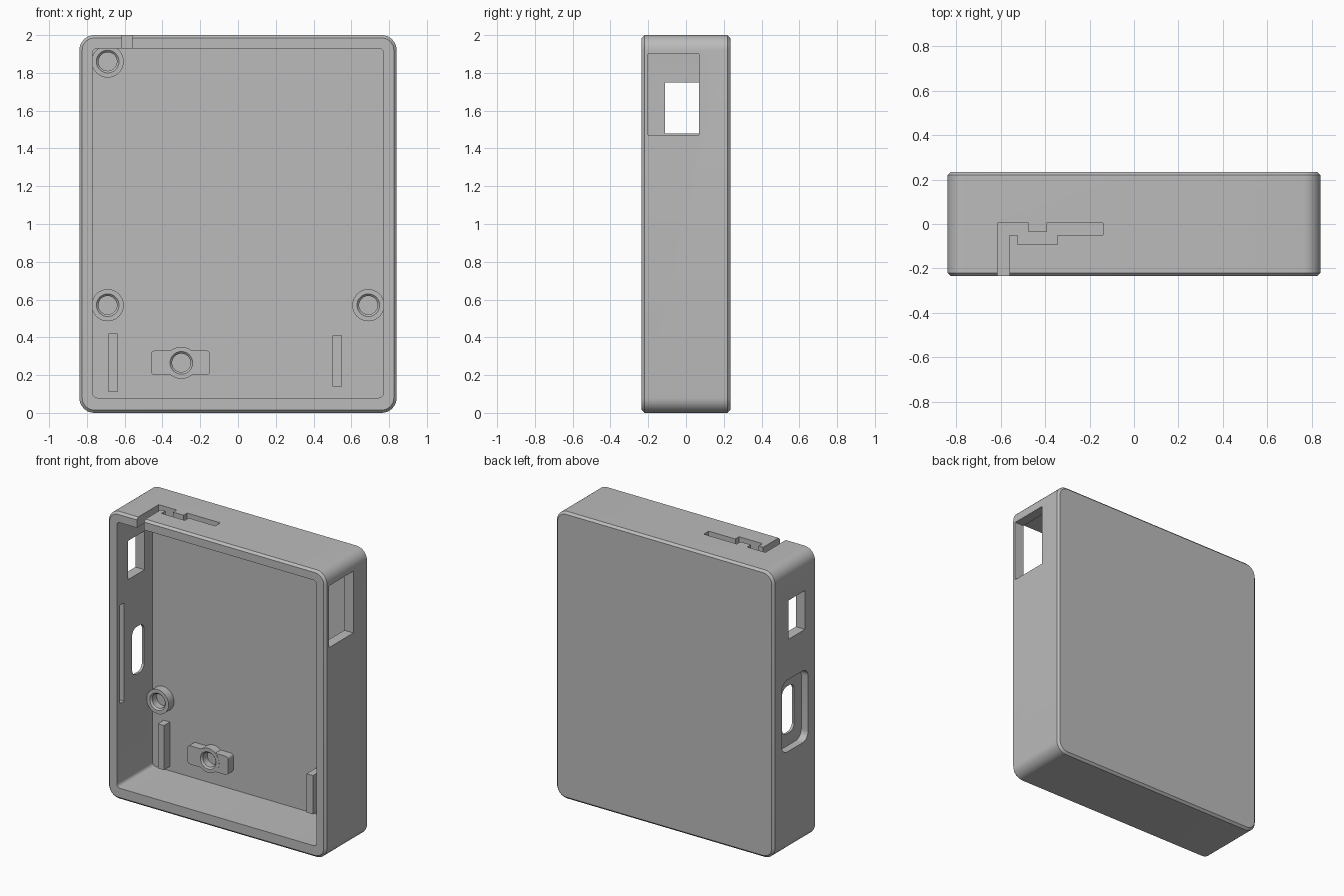
import bpy, bmesh, math

cube = bpy.data.objects.get("Cube")
if cube:
    bpy.data.objects.remove(cube)

grey = bpy.data.materials.new("plain_grey")
grey.use_nodes = True
colour = (0.5, 0.5, 0.5, 1)
grey.diffuse_color = colour
grey.node_tree.nodes["Principled BSDF"].inputs["Base Color"].default_value = colour

PLACE = {
    "x": lambda u, v, w: (w, u, v),
    "y": lambda u, v, w: (u, w, v),
    "z": lambda u, v, w: (u, v, w),
}


def rounded(u0, u1, v0, v1, r=0.0, steps=8):
    """Outline of a rectangle, with round corners if r is given."""
    if not r:
        return [(u0, v0), (u1, v0), (u1, v1), (u0, v1)]
    pts = []
    centres = [(u1 - r, v1 - r), (u0 + r, v1 - r), (u0 + r, v0 + r), (u1 - r, v0 + r)]
    for corner, (cu, cv) in enumerate(centres):
        for i in range(steps + 1):
            a = math.pi / 2 * (corner + i / steps)
            pts.append((cu + r * math.cos(a), cv + r * math.sin(a)))
    return pts


def circle(cu, cv, r, n=40):
    return [(cu + r * math.cos(math.tau * i / n), cv + r * math.sin(math.tau * i / n))
            for i in range(n)]


def loft(name, axis, sections):
    """Closed solid through (outline, position) sections along an axis."""
    bm = bmesh.new()
    rings = [[bm.verts.new(PLACE[axis](u, v, w)) for u, v in outline]
             for outline, w in sections]
    for a, b in zip(rings, rings[1:]):
        for i in range(len(a)):
            j = (i + 1) % len(a)
            bm.faces.new((a[i], a[j], b[j], b[i]))
    bm.faces.new(rings[0])
    bm.faces.new(rings[-1])
    bmesh.ops.recalc_face_normals(bm, faces=bm.faces)
    mesh = bpy.data.meshes.new(name)
    bm.to_mesh(mesh)
    bm.free()
    mesh.materials.append(grey)
    obj = bpy.data.objects.new(name, mesh)
    bpy.context.collection.objects.link(obj)
    return obj


def prism(name, axis, outline, w0, w1):
    return loft(name, axis, [(outline, w0), (outline, w1)])


def activate(obj):
    bpy.ops.object.select_all(action="DESELECT")
    obj.select_set(True)
    bpy.context.view_layer.objects.active = obj


def cut(target, cutter):
    cutter.hide_render = True
    mod = target.modifiers.new("cut", "BOOLEAN")
    mod.operation = "DIFFERENCE"
    mod.solver = "EXACT"
    mod.object = cutter
    activate(target)
    bpy.ops.object.modifier_apply(modifier=mod.name)
    bpy.data.objects.remove(cutter)


W, D, H = 0.84, 0.235, 2.0
FLOOR, ROOT, TOP = 0.16, 0.18, 0.10
CH = 0.015

# Tray shell with chamfered front and back rims
full = rounded(-W, W, 0, H, 0.08)
inset = rounded(-W + CH, W - CH, CH, H - CH, 0.08 - CH)
shell = loft("case_shell", "y", [(inset, -D), (full, -D + CH), (full, D - CH), (inset, D)])
cut(shell, prism("cavity", "y", rounded(-0.77, 0.77, 0.08, 1.93, 0.025), -0.4, FLOOR))

# Openings in the side walls
cut(shell, prism("large_port", "x", rounded(-0.20, 0.07, 1.47, 1.90), 0.7, 1.0))
cut(shell, prism("small_port", "x", rounded(-0.11, 0.07, 1.48, 1.75), -1.0, -0.7))
cut(shell, prism("plug_recess", "x", rounded(-0.145, 0.145, 0.70, 1.20, 0.06), -1.0, -0.787))
cut(shell, prism("plug_slot", "x", rounded(-0.067, 0.067, 0.785, 1.115, 0.05), -1.0, -0.7))

# Snap grooves inside both side walls
for side in (-1, 1):
    cut(shell, prism("snap_groove", "x", rounded(-0.20, -0.155, 0.65, 1.335),
                     side * 0.7, side * 0.80))

# Stepped cable slot in the top wall, open to the front
slot = [(-0.615, -0.4), (-0.615, 0.005), (-0.475, 0.005), (-0.475, -0.035),
        (-0.395, -0.035), (-0.395, 0.005), (-0.14, 0.005), (-0.14, -0.05),
        (-0.345, -0.05), (-0.345, -0.092), (-0.525, -0.092), (-0.525, -0.05),
        (-0.56, -0.05), (-0.56, -0.4)]
cut(shell, prism("cable_slot", "z", slot, 1.85, 2.1))
parts = [shell]


# Screw bosses with chamfered blind holes
def boss(name, x, z):
    parts.append(loft(name, "y", [
        (circle(x, z, 0.085), ROOT), (circle(x, z, 0.085), TOP),
        (circle(x, z, 0.06), TOP), (circle(x, z, 0.049), TOP + 0.011),
        (circle(x, z, 0.049), 0.165)]))


boss("upper_boss", -0.69, 1.86)
boss("lower_right_boss", -0.69, 0.57)
boss("lower_left_boss", 0.69, 0.57)
boss("plate_boss", -0.30, 0.265)

# Mounting plate around the bottom boss
plate = prism("boss_plate", "y", rounded(-0.46, -0.148, 0.20, 0.33, 0.02), ROOT, TOP + 0.001)
cut(plate, prism("plate_hole", "y", circle(-0.30, 0.265, 0.075), 0, 0.3))
parts.append(plate)

# Support ribs on the floor
parts.append(prism("right_rib", "y", rounded(-0.685, -0.637, 0.11, 0.42), ROOT, 0.095))
parts.append(prism("left_rib", "y", rounded(0.50, 0.55, 0.14, 0.41), ROOT, 0.04))

for obj in parts:
    activate(obj)
    bpy.ops.object.shade_smooth_by_angle(angle=math.radians(30))
